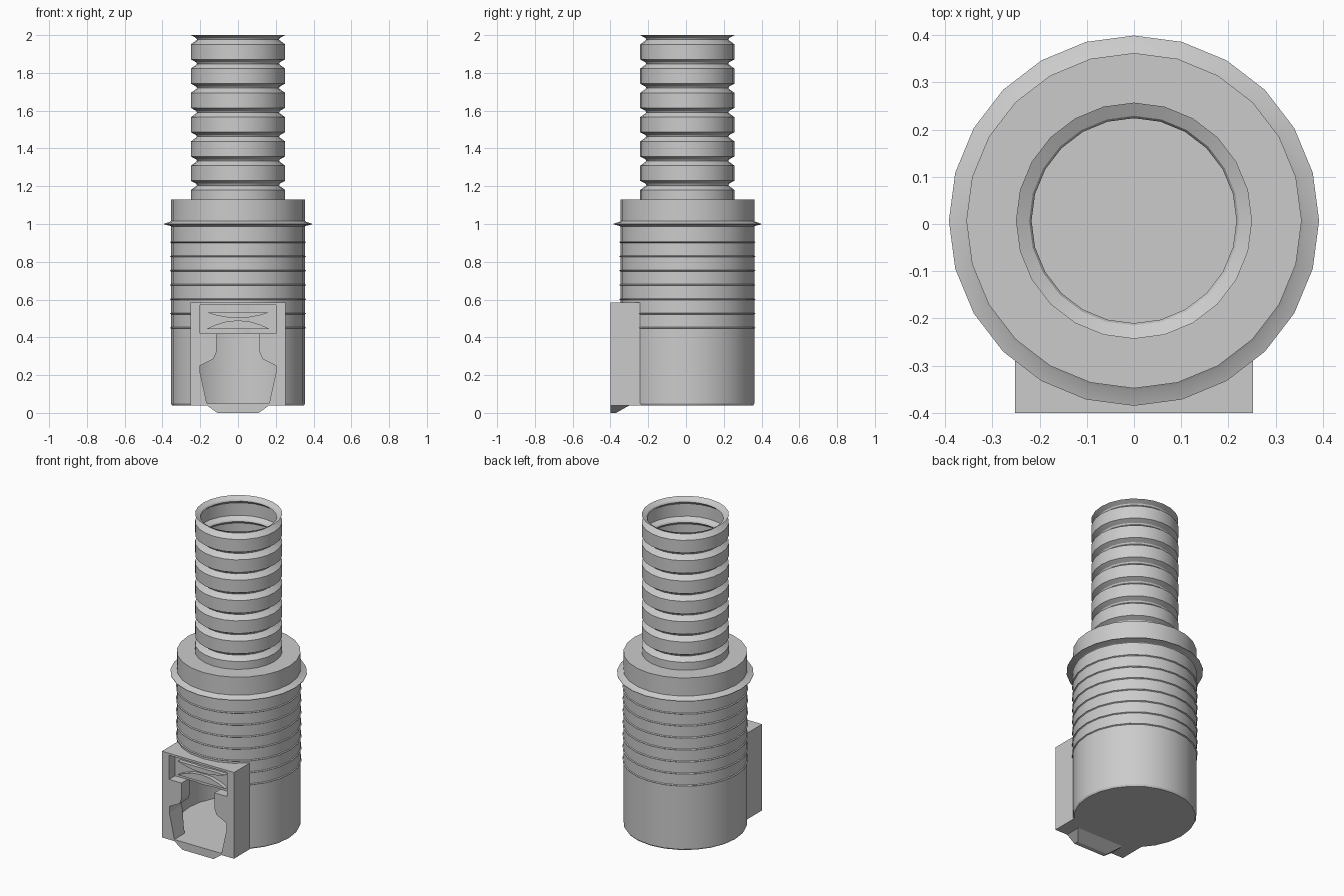
import bpy, bmesh
from math import pi, cos, sin, radians

if "Cube" in bpy.data.objects:
    bpy.data.objects.remove(bpy.data.objects["Cube"])

CY = 0.007      # the round parts sit slightly behind the origin
SIDES = 24
R = 0.355


def finish(name, bm, smooth=None):
    bmesh.ops.recalc_face_normals(bm, faces=bm.faces)
    me = bpy.data.meshes.new(name)
    bm.to_mesh(me)
    bm.free()
    ob = bpy.data.objects.new(name, me)
    bpy.context.collection.objects.link(ob)
    if smooth:
        shade(ob, smooth)
    return ob


def activate(ob):
    bpy.ops.object.select_all(action='DESELECT')
    ob.select_set(True)
    bpy.context.view_layer.objects.active = ob


def shade(ob, angle):
    activate(ob)
    bpy.ops.object.shade_smooth_by_angle(angle=radians(angle))


def lathe(name, profile, capped=True, smooth=None):
    bm = bmesh.new()
    rings = [[bm.verts.new((r * cos(2 * pi * i / SIDES), CY + r * sin(2 * pi * i / SIDES), z))
              for i in range(SIDES)] for r, z in profile]
    for a, b in zip(rings, rings[1:]):
        for i in range(SIDES):
            j = (i + 1) % SIDES
            bm.faces.new((a[i], a[j], b[j], b[i]))
    if capped:
        bm.faces.new(rings[0])
        bm.faces.new(rings[-1])
    return finish(name, bm, smooth)


def prism(name, outline, y0, y1):
    bm = bmesh.new()
    front = [bm.verts.new((x, y0, z)) for x, z in outline]
    back = [bm.verts.new((x, y1, z)) for x, z in outline]
    bm.faces.new(front)
    bm.faces.new(back)
    n = len(outline)
    for i in range(n):
        j = (i + 1) % n
        bm.faces.new((front[i], front[j], back[j], back[i]))
    return finish(name, bm)


def rect(w, z0, z1):
    return [(-w, z0), (w, z0), (w, z1), (-w, z1)]


def cut(ob, cutter):
    m = ob.modifiers.new("cut", 'BOOLEAN')
    m.operation = 'DIFFERENCE'
    m.solver = 'EXACT'
    m.object = cutter
    activate(ob)
    bpy.ops.object.modifier_apply(modifier=m.name)


# Canister with thin raised ridges
profile = [(R - 0.006, 0.04), (R, 0.05)]
for i in range(7):
    z = 0.45 + 0.0757 * i
    profile += [(R, z - 0.004), (R + 0.006, z), (R, z + 0.004)]
profile += [(R, 1.13)]
canister = lathe("canister", profile)

# Front housing
housing = prism("front_housing", rect(0.252, 0.04, 0.585), -0.4, -0.2)

# Hollow interior and the shaped outlet
inside = lathe("inside_cutter", [(R - 0.008, 0.05), (R - 0.008, 1.12)])
half = [(0.165, 0.05), (0.2, 0.21), (0.2, 0.25), (0.13, 0.285), (0.115, 0.32), (0.115, 0.42)]
outlet = prism("outlet_cutter", half + [(-x, z) for x, z in reversed(half)], -0.5, -0.1)
recess = prism("recess_cutter", rect(0.202, 0.42, 0.572), -0.5, -0.34)
for part in (canister, housing):
    cut(part, inside)
    cut(part, outlet)
cut(housing, recess)
for c in (inside, outlet, recess):
    bpy.data.objects.remove(c)
shade(canister, 30)

# Curved upper and lower pads in the housing recess
for name, z0, bulge in (("upper_pad", 0.532, -0.03), ("lower_pad", 0.445, 0.045)):
    arc = [(0.165 * cos(pi * i / 8), z0 + bulge * sin(pi * i / 8) ** 2) for i in range(9)]
    prism(name, arc, -0.365, -0.335)

# Pouring lip under the outlet
bm = bmesh.new()
for s in (-1, 1):
    for x, y, z in ((0.165, -0.4, 0.045), (0.165, -0.29, 0.045), (0.165, -0.4, 0.04),
                    (0.165, -0.3, 0.04), (0.11, -0.4, 0), (0.11, -0.37, 0)):
        bm.verts.new((s * x, y, z))
bmesh.ops.convex_hull(bm, input=bm.verts)
finish("pouring_lip", bm)

# Thin flange around the shoulder
lathe("shoulder_flange", [(R - 0.003, 0.985), (R + 0.003, 0.99), (0.392, 0.998),
                          (0.392, 1.001), (R + 0.005, 1.012), (R - 0.003, 1.018)],
      capped=False, smooth=25)

# Corrugated open hose
profile = [(0.25, 1.125)]
for i in range(7):
    t = 1.18 + 0.1285 * i
    profile += [(0.25, t), (0.225, t + 0.018), (0.217, t + 0.025),
                (0.222, t + 0.034), (0.25, t + 0.049)]
lathe("corrugated_hose", profile, capped=False, smooth=25)
